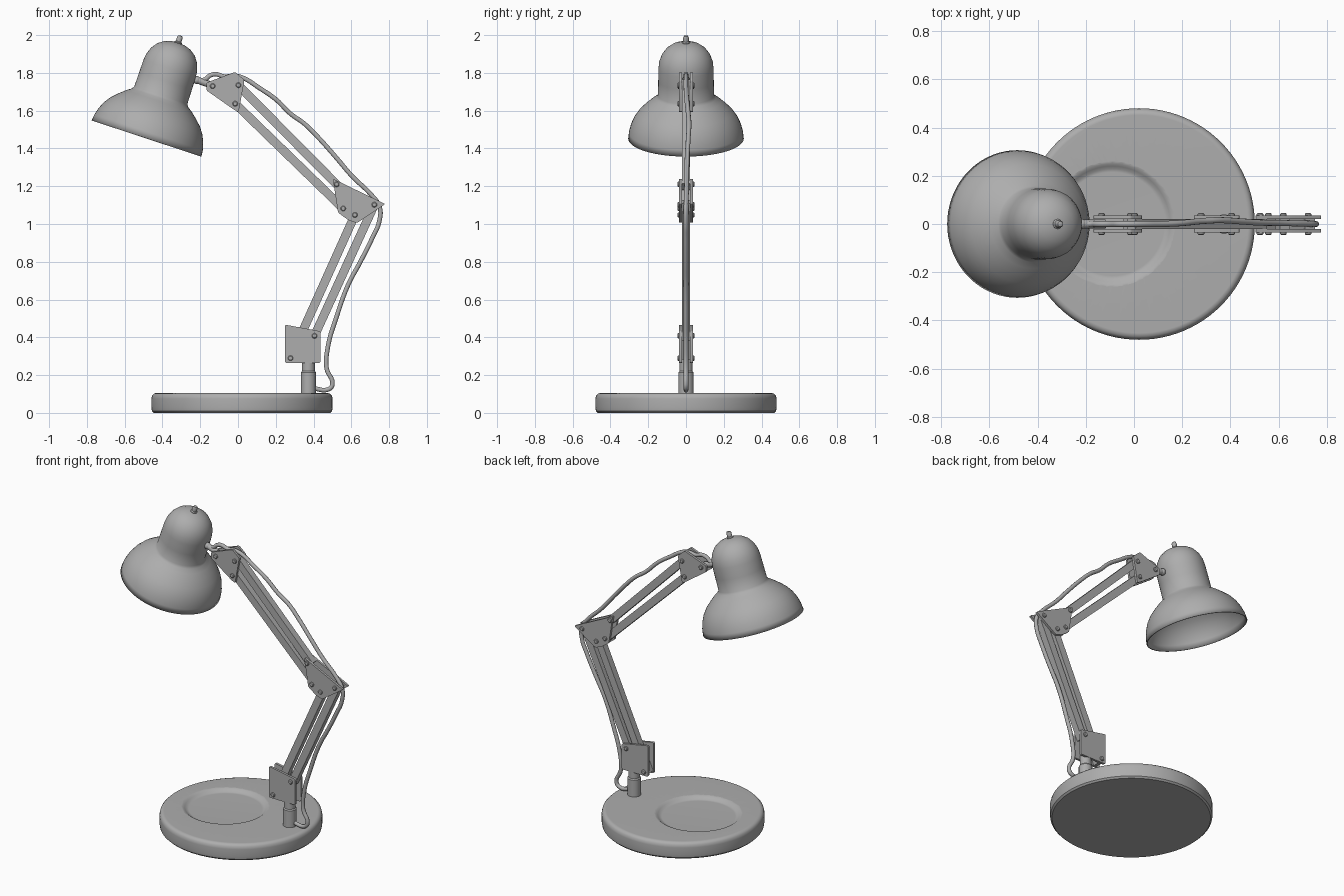
import bpy, bmesh, math
from mathutils import Vector, Matrix

if "Cube" in bpy.data.objects:
    bpy.data.objects.remove(bpy.data.objects["Cube"])

# Mid grey metal used on every part
grey = bpy.data.materials.new("dark_grey")
grey.diffuse_color = (0.42, 0.42, 0.42, 1)
grey.use_nodes = True
grey.node_tree.nodes["Principled BSDF"].inputs["Base Color"].default_value = grey.diffuse_color


def finish(name, bm, angle=35):
    bmesh.ops.recalc_face_normals(bm, faces=bm.faces)
    me = bpy.data.meshes.new(name)
    bm.to_mesh(me)
    bm.free()
    me.materials.append(grey)
    ob = bpy.data.objects.new(name, me)
    bpy.context.collection.objects.link(ob)
    smooth(ob, angle)
    return ob


def smooth(ob, angle=35):
    bpy.ops.object.select_all(action='DESELECT')
    bpy.context.view_layer.objects.active = ob
    ob.select_set(True)
    bpy.ops.object.shade_smooth_by_angle(angle=math.radians(angle))


def lathe(name, profile, loc, rot=None, sides=64, angle=35):
    """Revolve (radius, height) points about local z."""
    bm = bmesh.new()
    vs = [bm.verts.new((r, 0, h)) for r, h in profile]
    es = [bm.edges.new(p) for p in zip(vs, vs[1:])]
    bmesh.ops.spin(bm, geom=vs + es, cent=(0, 0, 0), axis=(0, 0, 1),
                   angle=math.tau, steps=sides, use_duplicate=False)
    bmesh.ops.remove_doubles(bm, verts=bm.verts, dist=1e-5)
    bm.transform(Matrix.Translation(loc) @ (rot or Matrix()))
    return finish(name, bm, angle)


def slab(name, pts, y0, y1, bevel=0.0):
    """Extrude an x-z outline from y0 to y1."""
    bm = bmesh.new()
    f = bm.faces.new([bm.verts.new((x, y0, z)) for x, z in pts])
    ext = bmesh.ops.extrude_face_region(bm, geom=[f])['geom']
    bmesh.ops.translate(bm, vec=(0, y1 - y0, 0),
                        verts=[v for v in ext if isinstance(v, bmesh.types.BMVert)])
    # close the open start side if the extrusion removed it
    bmesh.ops.holes_fill(bm, edges=[e for e in bm.edges if e.is_boundary])
    if bevel:
        corners = [e for e in bm.edges
                   if abs(e.verts[0].co.y - e.verts[1].co.y) > 1e-4]
        bmesh.ops.bevel(bm, geom=corners, offset=bevel, segments=3,
                        profile=0.5, affect='EDGES')
    return finish(name, bm)


def plate_pair(name, pts, bolts):
    for side, s in (("front", -1), ("back", 1)):
        slab(f"{name}_plate_{side}", pts, s * 0.021, s * 0.036, 0.008)
        for i, (x, z) in enumerate(bolts):
            # domed bolt head
            lathe(f"{name}_bolt_{side}_{i + 1}",
                  [(0, 0.034), (0.014, 0.034), (0.014, 0.041), (0.010, 0.045), (0, 0.046)],
                  (x, 0, z), Matrix.Rotation(-s * math.pi / 2, 4, 'X'), 20)


def bar(name, a, b, width=0.046, over=0.018):
    a, b = Vector(a), Vector(b)
    d = (b - a).normalized()
    n = Vector((-d.y, d.x)) * width / 2
    a, b = a - d * over, b + d * over
    slab(name, [a - n, b - n, b + n, a + n], -0.021, 0.021)


# Base disc with a shallow round tray
base = lathe("base", [(0, 0), (0.467, 0), (0.477, 0.01), (0.48, 0.03),
                      (0.48, 0.075), (0.476, 0.092), (0.466, 0.102),
                      (0.452, 0.106), (0, 0.106)], (0.021, 0, 0), sides=96)
cutter = lathe("tray_cutter", [(0, 0.086), (0.215, 0.086), (0.228, 0.089),
                               (0.24, 0.097), (0.25, 0.104), (0.262, 0.1065),
                               (0.262, 0.15), (0, 0.15)], (-0.09, 0, 0), sides=72)
cutter.hide_render = True
mod = base.modifiers.new("tray", 'BOOLEAN')
mod.operation, mod.solver, mod.object = 'DIFFERENCE', 'EXACT', cutter
bpy.context.view_layer.objects.active = base
bpy.ops.object.modifier_apply(modifier="tray")
bpy.data.objects.remove(cutter)
smooth(base)
wn = base.modifiers.new("flat_top_normals", 'WEIGHTED_NORMAL')
wn.keep_sharp, wn.weight = True, 100

# Post
lathe("post", [(0, 0.1), (0.04, 0.1), (0.04, 0.215), (0.034, 0.222),
               (0.034, 0.285), (0, 0.285)], (0.373, 0, 0), sides=32)

# Joint plates with bolts
low_a, low_b = (0.278, 0.29), (0.405, 0.408)
elbow_a, elbow_b = (0.619, 1.048), (0.722, 1.102)
elbow_c, elbow_d = (0.522, 1.21), (0.557, 1.082)
head_a, head_b, head_c = (0.002, 1.735), (-0.015, 1.637), (-0.134, 1.73)
plate_pair("base_bracket", [(0.249, 0.265), (0.437, 0.265), (0.437, 0.432), (0.249, 0.467)],
           [low_a, low_b])
plate_pair("elbow", [(0.53, 1.06), (0.585, 1.02), (0.63, 1.005), (0.779, 1.106),
                     (0.502, 1.24)],
           [elbow_a, elbow_b, elbow_c, elbow_d])
plate_pair("head", [(-0.168, 1.748), (-0.168, 1.708), (-0.03, 1.611), (0.003, 1.591),
                    (0.034, 1.762), (-0.015, 1.805)],
           [head_a, head_b, head_c])

# Parallel arm bars
bar("lower_arm_left", low_a, elbow_a)
bar("lower_arm_right", low_b, elbow_b)
bar("upper_arm_top", elbow_c, head_a)
bar("upper_arm_bottom", elbow_d, head_b)

# Lamp shade, open below, tilted about y
tilt = Matrix.Rotation(math.atan2(0.3135, 0.95), 4, 'Y')
rim = Vector((-0.484, 0, 1.453))
shade = lathe("lamp_shade", [(0.306, 0), (0.302, 0.035), (0.291, 0.075), (0.274, 0.112),
                             (0.249, 0.148), (0.216, 0.18), (0.184, 0.208), (0.158, 0.226),
                             (0.148, 0.24), (0.147, 0.32), (0.146, 0.39), (0.142, 0.425),
                             (0.129, 0.462), (0.105, 0.496), (0.073, 0.519),
                             (0.037, 0.531), (0, 0.534)], rim, tilt, 72, 50)
sol = shade.modifiers.new("thickness", 'SOLIDIFY')
sol.thickness, sol.offset = 0.007, -1
lathe("shade_tip", [(0, 0.52), (0.02, 0.52), (0.02, 0.536), (0.015, 0.541),
                    (0.015, 0.562), (0.011, 0.571), (0, 0.575)], rim, tilt, 24)

# Neck rod and swivel ball between shade and head plates
a, b = Vector((-0.25, 0, 1.774)), Vector((-0.12, 0, 1.728))
lathe("neck_rod", [(0, 0), (0.018, 0), (0.018, (b - a).length), (0, (b - a).length)],
      a, (b - a).to_track_quat('Z', 'Y').to_matrix().to_4x4(), 20)
arc = [math.pi * i / 10 for i in range(11)]
lathe("neck_ball", [(0.021 * math.sin(t), 0.021 * math.cos(t)) for t in arc],
      (-0.218, 0, 1.762), sides=20)

# Power cable following the arms
path = [(-0.225, 0, 1.758), (-0.175, 0, 1.765), (-0.15, 0, 1.785), (-0.12, 0, 1.793),
        (-0.07, 0, 1.78), (-0.02, 0, 1.785), (0.03, 0, 1.772), (0.11, 0, 1.722),
        (0.2, 0.004, 1.66), (0.28, 0.012, 1.582), (0.35, 0.016, 1.532),
        (0.428, 0.012, 1.455), (0.517, 0.006, 1.355), (0.607, 0.004, 1.25),
        (0.705, 0.002, 1.155), (0.75, 0, 1.09), (0.747, 0, 1.01), (0.713, 0, 0.93),
        (0.648, 0, 0.8), (0.584, 0, 0.68), (0.519, 0, 0.5), (0.478, 0, 0.36),
        (0.469, 0, 0.235), (0.5, 0, 0.15), (0.477, 0, 0.124), (0.4, 0, 0.13)]
cu = bpy.data.curves.new("power_cable", 'CURVE')
cu.dimensions = '3D'
cu.bevel_depth, cu.bevel_resolution, cu.resolution_u = 0.0125, 3, 5
cu.use_fill_caps = True
cu.materials.append(grey)
sp = cu.splines.new('BEZIER')
sp.bezier_points.add(len(path) - 1)
for p, co in zip(sp.bezier_points, path):
    p.co = co
    p.handle_left_type = p.handle_right_type = 'AUTO'
bpy.context.collection.objects.link(bpy.data.objects.new("power_cable", cu))
